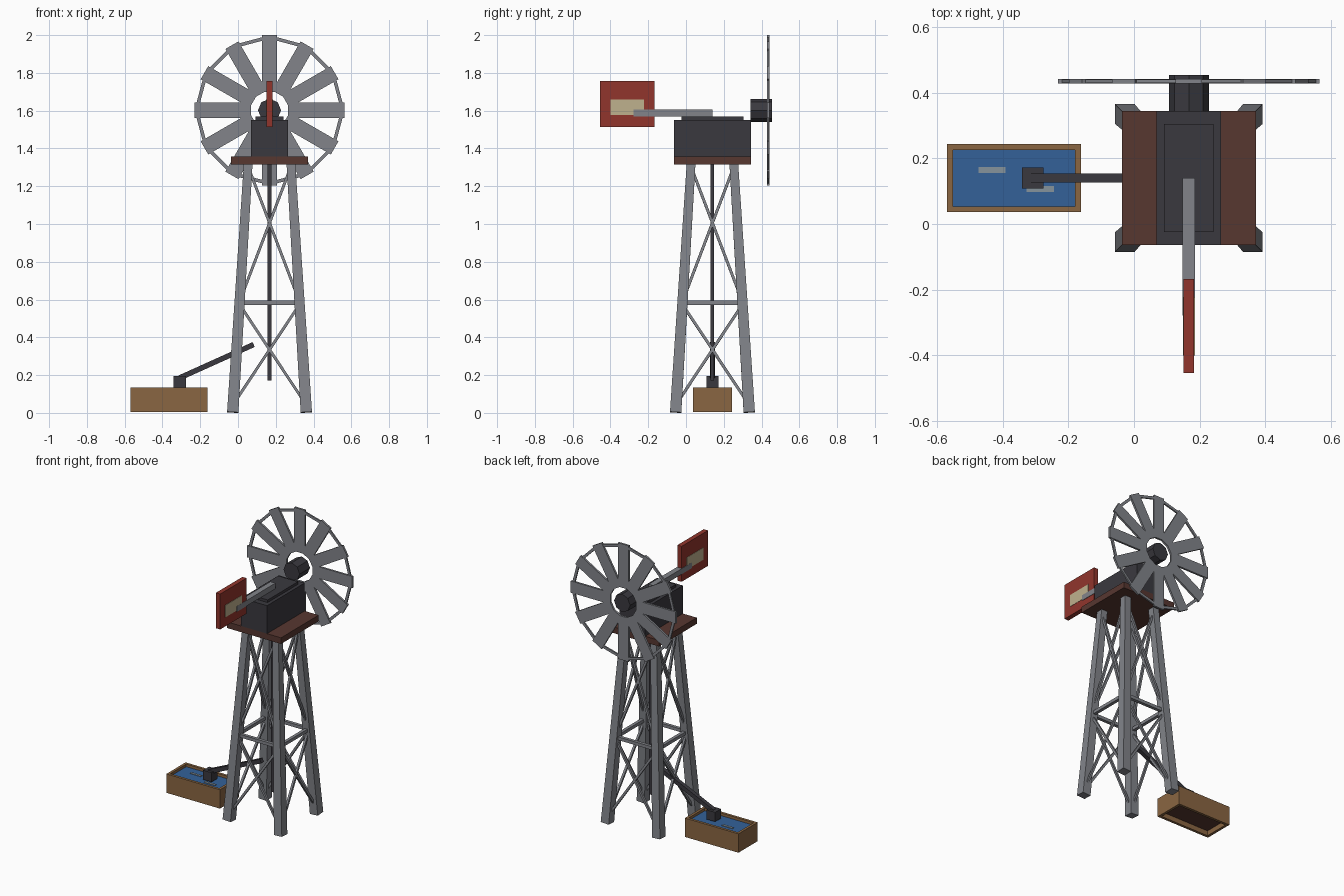
import bpy, bmesh, math
from mathutils import Vector, Matrix

cube = bpy.data.objects.get("Cube")
if cube:
    bpy.data.objects.remove(cube, do_unlink=True)


def material(name, hex_code):
    def linear(c):
        return c / 12.92 if c <= 0.04045 else ((c + 0.055) / 1.055) ** 2.4
    col = [linear(int(hex_code[i:i + 2], 16) / 255) for i in (0, 2, 4)] + [1]
    m = bpy.data.materials.new(name)
    m.use_nodes = True
    m.diffuse_color = col
    m.node_tree.nodes["Principled BSDF"].inputs["Base Color"].default_value = col
    return m


steel = material("galvanised steel", "82848A")
iron = material("dark iron", "3A393F")
plank = material("dark plank", "573730")
wood = material("trough wood", "8A6642")
water_blue = material("water blue", "336199")
ripple_grey = material("ripple grey", "86939C")
red = material("vane red", "91352C")
cream = material("vane cream", "BFB18D")


def box(bm, lo, hi):
    lo, hi = Vector(lo), Vector(hi)
    size = Matrix.Diagonal((*(hi - lo), 1))
    bmesh.ops.create_cube(bm, size=1, matrix=Matrix.Translation((lo + hi) / 2) @ size)


def bar(bm, a, b, w, h=None, taper=1):
    """Rectangular bar from a to b, w wide and h thick, narrowing to w * taper."""
    a, b = Vector(a), Vector(b)
    z = (b - a).normalized()
    ref = Vector((0, 0, 1)) if abs(z.y) > 0.9 else Vector((0, 1, 0))
    y = (ref - z * ref.dot(z)).normalized()
    frame = Matrix((y.cross(z), y, z)).transposed().to_4x4()
    r = math.sqrt(0.5)
    bmesh.ops.create_cone(
        bm, cap_ends=True, segments=4, radius1=r, radius2=r * taper, depth=1,
        matrix=Matrix.Translation((a + b) / 2) @ frame
        @ Matrix.Diagonal((w, h or w, (b - a).length, 1))
        @ Matrix.Rotation(math.pi / 4, 4, 'Z'))


def finish(name, bm, mat):
    bmesh.ops.recalc_face_normals(bm, faces=bm.faces)
    mesh = bpy.data.meshes.new(name)
    bm.to_mesh(mesh)
    bm.free()
    mesh.materials.append(mat)
    ob = bpy.data.objects.new(name, mesh)
    bpy.context.collection.objects.link(ob)
    return ob


def box_part(name, mat, *boxes):
    bm = bmesh.new()
    for lo, hi in boxes:
        box(bm, lo, hi)
    return finish(name, bm, mat)


def bar_part(name, mat, *args):
    bm = bmesh.new()
    bar(bm, *args)
    return finish(name, bm, mat)


CX, CY = 0.167, 0.14        # tower axis
TOP = 1.32


def corner(i, z):
    """Centre of tower leg i at height z."""
    s = 0.195 + (0.113 - 0.195) * z / TOP
    sx, sy = [(-1, -1), (1, -1), (1, 1), (-1, 1)][i % 4]
    return (CX + sx * s, CY + sy * s, z)


# Tower legs
for i, label in enumerate(("front_right", "front_left", "back_left", "back_right")):
    bar_part("leg_" + label, steel, corner(i, 0.003), corner(i, TOP), 0.06, 0.06, 0.77)

# Tower girts and cross braces
girts, braces = bmesh.new(), bmesh.new()
for i in range(4):
    bar(girts, corner(i, 0.583), corner(i + 1, 0.583), 0.022)
    for low, high in ((0.045, 0.575), (0.59, 1.305)):
        bar(braces, corner(i, low), corner(i + 1, high), 0.015)
        bar(braces, corner(i + 1, low), corner(i, high), 0.015)
finish("tower_girts", girts, steel)
finish("tower_braces", braces, steel)

# Platform, gearbox and pump rod
P = 0.204
box_part("platform", plank, ((CX - P, CY - P, 1.316), (CX + P, CY + P, 1.358)))
box_part("gearbox", iron, ((CX - 0.098, CY - P, 1.358), (CX + 0.098, CY + P, 1.55)))
box_part("gearbox_cap", iron, ((CX - 0.075, CY - 0.164, 1.55), (CX + 0.075, CY + 0.164, 1.568)))
bar_part("pump_rod", iron, (CX, CY, 0.172), (CX, CY, 1.32), 0.019)

# Tail arm and vane
box_part("tail_arm", steel, ((CX - 0.019, -0.279, 1.568), (CX + 0.019, CY, 1.606)))
box_part("tail_vane", red, ((CX - 0.016, -0.454, 1.514), (CX + 0.016, -0.168, 1.757)))
for side in (-1, 1):
    xs = sorted((CX + side * 0.015, CX + side * 0.018))
    box_part("vane_panel_" + ("left" if side > 0 else "right"), cream,
             ((xs[0], -0.4, 1.577), (xs[1], -0.222, 1.66)))

# Wind wheel: hub, blades and straight rim segments
HZ, WY, N = 1.602, 0.435, 12
hub = bmesh.new()
bmesh.ops.create_cone(hub, cap_ends=True, segments=8, radius1=0.061, radius2=0.061, depth=0.112,
                      matrix=Matrix.Translation((CX, 0.398, HZ)) @ Matrix.Rotation(math.pi / 2, 4, 'X'))
finish("wheel_hub", hub, iron)


def on_wheel(i, r):
    t = math.tau * i / N
    return (CX + r * math.sin(t), WY, HZ + r * math.cos(t))


blades, rim = bmesh.new(), bmesh.new()
for i in range(N):
    bar(blades, on_wheel(i, 0.098), on_wheel(i, 0.398), 0.08, 0.014)
    bar(rim, on_wheel(i, 0.388), on_wheel(i + 1, 0.388), 0.018, 0.01)
finish("wheel_blades", blades, steel)
finish("wheel_rim", rim, steel)

# Trough: four walls, floor, water and ripples
X0, X1, Y0, Y1, W, H = -0.569, -0.162, 0.036, 0.244, 0.018, 0.135
B = 0.006
box_part("trough_walls", wood,
         ((X0, Y0, B), (X1, Y0 + W, H)), ((X0, Y1 - W, B), (X1, Y1, H)),
         ((X0, Y0 + W, B), (X0 + W, Y1 - W, H)), ((X1 - W, Y0 + W, B), (X1, Y1 - W, H)))
box_part("trough_floor", plank, ((X0 + W, Y0 + W, 0.04), (X1 - W, Y1 - W, 0.06)))
box_part("water", water_blue, ((X0 + W, Y0 + W, 0.06), (X1 - W, Y1 - W, 0.117)))
box_part("water_ripples", ripple_grey,
         ((-0.474, 0.156, 0.116), (-0.392, 0.173, 0.121)),
         ((-0.328, 0.098, 0.116), (-0.243, 0.115, 0.121)))

# Outlet pipe and spout over the trough
box_part("spout", iron, ((-0.341, CY - 0.032, 0.13), (-0.276, CY + 0.032, 0.194)))
bar_part("outlet_pipe", iron, (-0.31, CY, 0.185), (0.083, CY, 0.362), 0.028)
